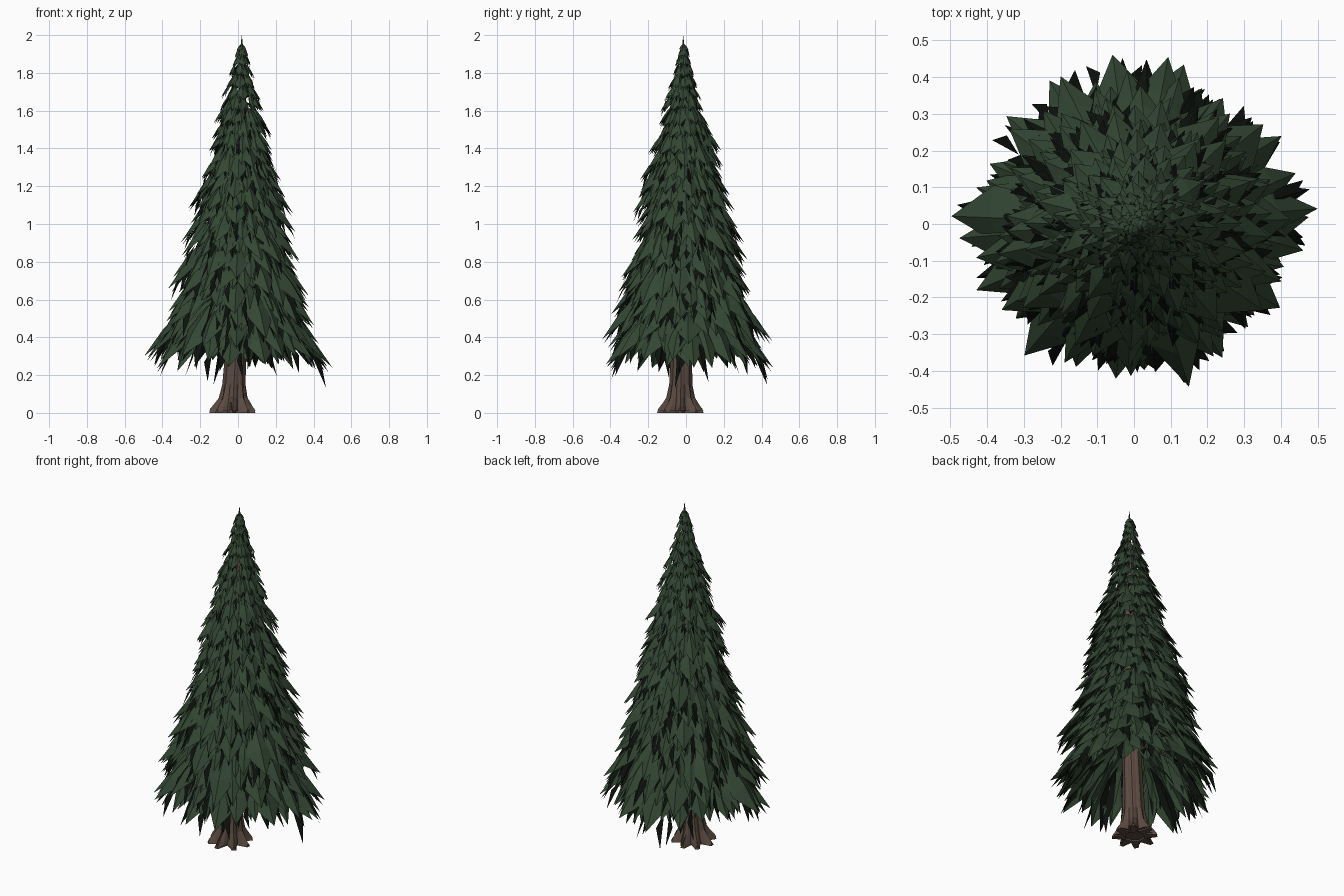
import bpy, bmesh, math, random
from mathutils import Vector

random.seed(11)
cube = bpy.data.objects.get("Cube")
if cube:
    bpy.data.objects.remove(cube)


def material(name, rgb):
    m = bpy.data.materials.new(name)
    m.use_nodes = True
    m.diffuse_color = (*rgb, 1)
    m.node_tree.nodes["Principled BSDF"].inputs["Base Color"].default_value = (*rgb, 1)
    return m


bark = material("bark brown", (0.105, 0.07, 0.053))
needle = material("needle green", (0.033, 0.062, 0.033))
shade = material("deep needle green", (0.004, 0.006, 0.004))


def finish(name, bm, mat):
    mesh = bpy.data.meshes.new(name)
    bm.to_mesh(mesh)
    bm.free()
    mesh.materials.append(mat)
    bpy.context.collection.objects.link(bpy.data.objects.new(name, mesh))


def lerp_table(table, z):
    for (a, va), (b, vb) in zip(table, table[1:]):
        if z <= b:
            return va + (vb - va) * max(0, (z - a) / (b - a))
    return table[-1][1]


def axis(z):
    """Slightly leaning centre line of the trunk."""
    k = min(1, z / 0.9)
    return Vector((-0.03 + 0.05 * k, -0.03 + 0.015 * k, z))


def crown(z):
    """Centre line of the foliage."""
    return Vector((0.003 + 0.008 * z, 0.004 - 0.009 * z, z))


# Trunk: fluted tapering tube that flares into roots
trunk = bmesh.new()
SIDES, LOBES = 32, 8
profile = [(0.01, 0.098, 0.25), (0.035, 0.086, 0.22), (0.08, 0.068, 0.12),
           (0.15, 0.058, 0.06), (0.3, 0.054, 0.05), (0.8, 0.042, 0.04),
           (1.4, 0.022, 0.03), (1.93, 0.004, 0)]
rings = []
for z, r, flute in profile:
    ring = []
    for i in range(SIDES):
        a = math.tau * i / SIDES
        rr = r * (1 + flute * math.cos(LOBES * a))
        ring.append(trunk.verts.new(axis(z) + Vector((rr * math.cos(a), rr * math.sin(a), 0))))
    rings.append(ring)
for lo, hi in zip(rings, rings[1:]):
    for i in range(SIDES):
        j = (i + 1) % SIDES
        trunk.faces.new((lo[i], lo[j], hi[j], hi[i]))
trunk.faces.new(rings[0][::-1])
trunk.faces.new(rings[-1])
finish("trunk", trunk, bark)

# Root toes: low wedges that spread over the ground
roots = bmesh.new()
for i in range(LOBES):
    a = math.tau * i / LOBES + random.uniform(-0.1, 0.1)
    out, side = Vector((math.cos(a), math.sin(a), 0)), Vector((-math.sin(a), math.cos(a), 0))
    c = axis(0)
    base = [c + out * 0.05 - side * 0.025, c + out * 0.05 + side * 0.025,
            c + out * 0.122 + side * 0.012, c + out * 0.122 - side * 0.012]
    top = [c + out * 0.045 + Vector((0, 0, 0.11)), c + out * 0.117 + Vector((0, 0, 0.022))]
    b = [roots.verts.new(p) for p in base]
    t = [roots.verts.new(p) for p in top]
    for f in ((b[3], b[2], b[1], b[0]), (b[1], b[2], t[1], t[0]), (b[3], b[0], t[0], t[1]),
              (b[2], b[3], t[1]), (b[0], b[1], t[0])):
        roots.faces.new(f)
finish("roots", roots, bark)

# Foliage: drooping folded sprays in overlapping tiers
sprays, under, boughs = bmesh.new(), bmesh.new(), bmesh.new()
UP = Vector((0, 0, 1))


def spray(bm, root, yaw, length, drop, width):
    """One folded kite with a raised midrib; returns its point function."""
    out = Vector((math.cos(yaw), math.sin(yaw), 0))
    side = Vector((-out.y, out.x, 0))

    def at(t, s=0, sag=0):
        return root + out * (length * t) + side * (s * width) - UP * (drop * t ** 1.75 + sag * width)

    rib = [bm.verts.new(at(t)) for t in (0, 0.42, 0.75, 1)]
    for s in (1, -1):
        k = random.uniform(0.8, 1.15)
        near = bm.verts.new(at(0.3, s * 0.6 * k, 0.45))
        wide = bm.verts.new(at(random.uniform(0.58, 0.74), s * k, 0.75))
        for f in ((rib[0], near, rib[1]), (rib[1], near, wide),
                  (rib[1], wide, rib[2]), (rib[2], wide, rib[3])):
            bm.faces.new(f if s < 0 else f[::-1])
    return at


def spike(at, t, s, size):
    """Thin needle hanging under the edge of a spray."""
    p, q = at(t, s * 0.75, 0.7), at(t + 0.16, s * 0.5, 0.65)
    tip = at(t + 0.22, s * 0.95, 0.9) - UP * size
    under.faces.new([under.verts.new(v) for v in (p, q, tip)])


def bough(a, b, r):
    """Three-sided twig under a spray."""
    side = (b - a).cross(UP).normalized() * r
    ring = [boughs.verts.new(a + v) for v in (side, -side, UP * -r)]
    end = boughs.verts.new(b)
    for i in range(3):
        boughs.faces.new((ring[i], ring[(i + 1) % 3], end))


def branch(yaw, r, tip_z):
    """Main spray with side sprays, dark underlayer and hanging needles."""
    out = Vector((math.cos(yaw), math.sin(yaw), 0))
    start, drop, width = r * 0.2, r * 0.66 + 0.03, 0.008 + 0.155 * r
    root = crown(tip_z) + out * start + UP * drop
    root.z = min(root.z, 1.95)
    drop = root.z - tip_z
    at = spray(sprays, root, yaw, r - start, drop, width)
    spray(under, at(0.25, 0, 0.55), yaw + random.uniform(-0.22, 0.22),
          (r - start) * 0.72, drop * 0.85, width * 0.5)
    for s in (1, -1):
        spray(sprays, at(0.25, s * 0.2, 0.25), yaw + s * random.uniform(0.3, 0.5),
              r * random.uniform(0.42, 0.54), drop * random.uniform(0.7, 0.95), width * 0.65)
        spike(at, random.uniform(0.5, 0.75), s, r * random.uniform(0.03, 0.12))
    return root, at


reach = [(0.24, 0.485), (0.4, 0.445), (0.6, 0.395), (0.8, 0.34), (1.0, 0.295), (1.2, 0.245),
         (1.4, 0.19), (1.6, 0.125), (1.75, 0.078), (1.85, 0.046), (1.95, 0.02)]
TIERS = 23
for n in range(TIERS):
    u = n / (TIERS - 1)
    z = 0.27 + 1.65 * (1 - (1 - u) ** 1.25)
    R = lerp_table(reach, z)
    count = round(5 + 9 * (R / 0.475) ** 0.7)
    for i in range(count):
        yaw = math.tau * (i + random.uniform(-0.3, 0.3)) / count + n * 2.4
        r = R * random.uniform(0.82, 1.03)
        tip_z = z + random.uniform(-0.4, 0.4) * (0.01 + 0.16 * R)
        root, at = branch(yaw, r, tip_z)
        if i % 3 == 0:
            bough(axis(root.z), at(0.6, 0, 0.2), 0.004 + 0.01 * r)

# Two longest low branches, one on each side
branch(0.08, 0.497, 0.24)
branch(math.pi - 0.04, 0.503, 0.3)

# Leader: pointed tip of the crown
leader = bmesh.new()
bmesh.ops.create_cone(leader, segments=5, radius1=0.012, radius2=0, depth=0.1, cap_ends=True)
bmesh.ops.translate(leader, verts=leader.verts, vec=axis(1.95))

finish("foliage", sprays, needle)
finish("under_foliage", under, shade)
finish("boughs", boughs, bark)
finish("crown_tip", leader, needle)
